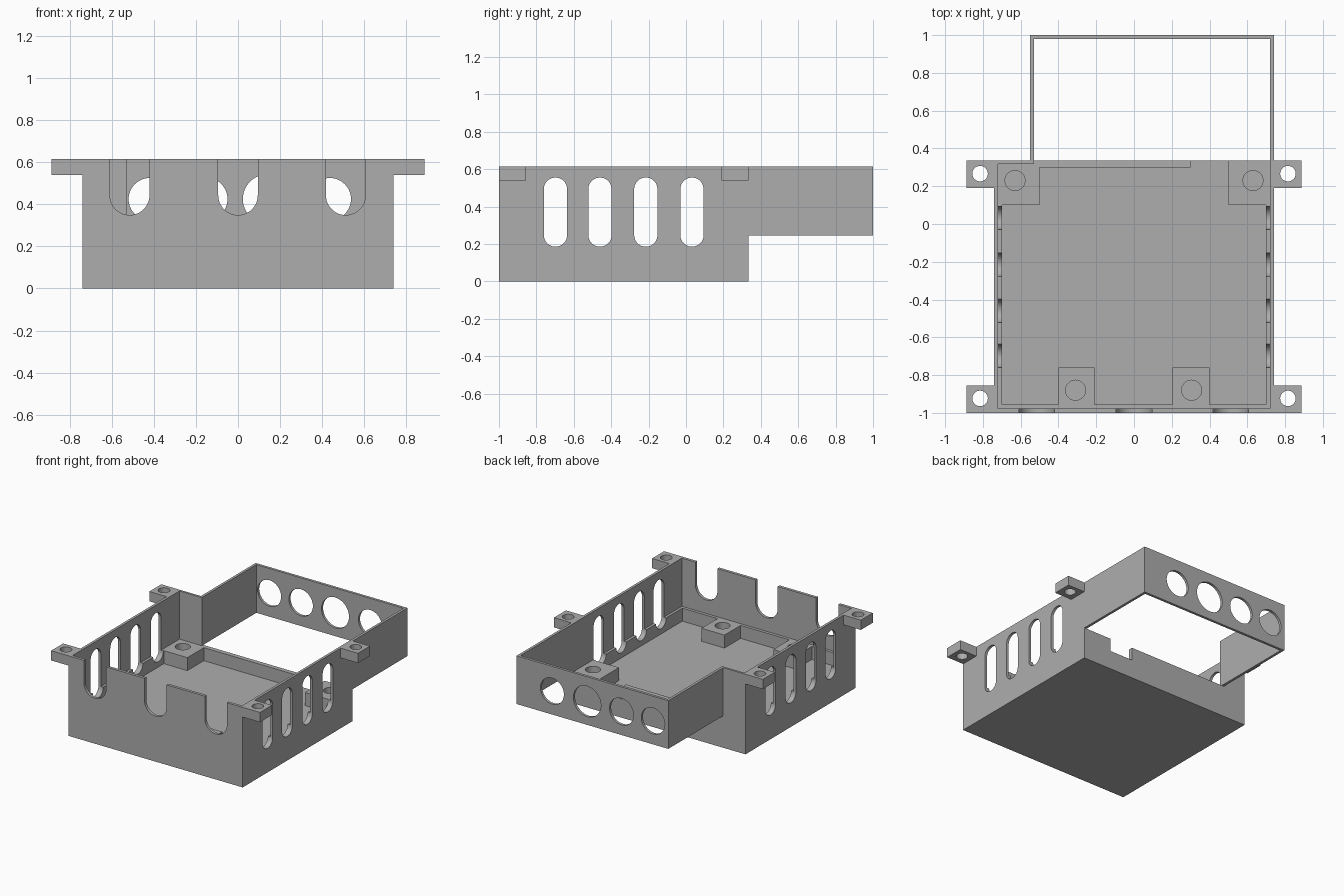
import bpy, bmesh, math

cube = bpy.data.objects.get("Cube")
if cube:
    bpy.data.objects.remove(cube, do_unlink=True)

TOP, LEDGE, FLOOR = 0.615, 0.245, 0.145

grey = bpy.data.materials.new("plain_grey")
grey.use_nodes = True
COLOUR = (0.42, 0.42, 0.42, 1)
grey.diffuse_color = COLOUR
grey.node_tree.nodes["Principled BSDF"].inputs["Base Color"].default_value = COLOUR


def prism(name, outline, lo, hi, axis="z"):
    """Extrude a 2D outline along an axis from lo to hi."""
    place = {"x": lambda u, v: (lo, u, v),
             "y": lambda u, v: (u, lo, v),
             "z": lambda u, v: (u, v, lo)}[axis]
    bm = bmesh.new()
    face = bm.faces.new([bm.verts.new(place(u, v)) for u, v in outline])
    moved = bmesh.ops.extrude_face_region(bm, geom=[face])["geom"]
    shift = [hi - lo if a == axis else 0 for a in "xyz"]
    bmesh.ops.translate(bm, vec=shift,
                        verts=[g for g in moved if isinstance(g, bmesh.types.BMVert)])
    bmesh.ops.recalc_face_normals(bm, faces=bm.faces)
    mesh = bpy.data.meshes.new(name)
    bm.to_mesh(mesh)
    bm.free()
    mesh.materials.append(grey)
    obj = bpy.data.objects.new(name, mesh)
    bpy.context.collection.objects.link(obj)
    return obj


def rect(u0, u1, v0, v1):
    return [(u0, v0), (u1, v0), (u1, v1), (u0, v1)]


def circle(u, v, r, n=48):
    return [(u + r * math.cos(2 * math.pi * i / n),
             v + r * math.sin(2 * math.pi * i / n)) for i in range(n)]


def slot(u, v0, v1, r, n=24):
    """Upright outline with round ends centred on v0 and v1."""
    arc = [math.pi * i / n for i in range(n + 1)]
    return ([(u + r * math.cos(a), v1 + r * math.sin(a)) for a in arc]
            + [(u - r * math.cos(a), v0 - r * math.sin(a)) for a in arc])


def activate(obj):
    bpy.ops.object.select_all(action="DESELECT")
    obj.select_set(True)
    bpy.context.view_layer.objects.active = obj


def cut(obj, outline, lo, hi, axis="z"):
    cutter = prism("cutter", outline, lo, hi, axis)
    cutter.hide_render = True
    mod = obj.modifiers.new("cut", "BOOLEAN")
    mod.operation, mod.solver, mod.object = "DIFFERENCE", "EXACT", cutter
    activate(obj)
    bpy.ops.object.modifier_apply(modifier=mod.name)
    bpy.data.objects.remove(cutter, do_unlink=True)


# Main tray
tray = prism("tray_body", rect(-0.74, 0.74, -1, 0.335), 0, TOP)

# Upper cavity, open at the back into the rear frame
cut(tray, [(-0.72, -0.978), (0.72, -0.978), (0.72, 0.4), (-0.53, 0.4),
           (-0.53, 0.318), (-0.72, 0.318)], LEDGE, 0.8)

# Lower pocket, going around the four screw posts and out through the back notch
cut(tray, [(-0.70, -0.955), (-0.40, -0.955), (-0.40, -0.76), (-0.21, -0.76),
           (-0.21, -0.955), (0.205, -0.955), (0.205, -0.76), (0.40, -0.76),
           (0.40, -0.955), (0.70, -0.955), (0.70, 0.10), (0.50, 0.10),
           (0.50, 0.4), (0.30, 0.4), (0.30, 0.30), (-0.50, 0.30),
           (-0.50, 0.10), (-0.70, 0.10)], FLOOR, 0.3)

# Screw holes in the posts
for x, y in ((-0.31, -0.88), (0.305, -0.88), (-0.63, 0.23), (0.63, 0.23)):
    cut(tray, circle(x, y, 0.053), 0.15, 0.3)

# Side vents, through both walls
for y in (-0.698, -0.46, -0.215, 0.032):
    cut(tray, slot(y, 0.247, 0.493, 0.062), -1, 1, "x")

# U-shaped cable openings along the front
for x in (-0.515, 0, 0.512):
    cut(tray, slot(x, 0.443, 0.9, 0.094), -1.1, -0.9, "y")

# Rear frame without a floor
frame = prism("rear_frame", [(-0.55, 0.335), (-0.55, 1), (0.74, 1), (0.74, 0.335),
                             (0.72, 0.335), (0.72, 0.98), (-0.53, 0.98),
                             (-0.53, 0.335)], LEDGE, TOP)
for x, r in ((-0.42, 0.1), (-0.152, 0.102), (0.14, 0.117), (0.437, 0.1)):
    cut(frame, circle(x, 0.425, r), 0.9, 1.1, "y")

# Mounting tabs at the corners
parts = [tray, frame]
for side, s in (("left", 1), ("right", -1)):
    for end, y in (("front", -0.9275), ("back", 0.2625)):
        tab = prism(f"{end}_{side}_tab",
                    rect(*sorted((s * 0.74, s * 0.887)), y - 0.0725, y + 0.0725),
                    0.54, TOP)
        cut(tab, circle(s * 0.815, y + 0.004, 0.041), 0.4, 0.8)
        parts.append(tab)

for obj in parts:
    activate(obj)
    bpy.ops.object.shade_smooth_by_angle()
